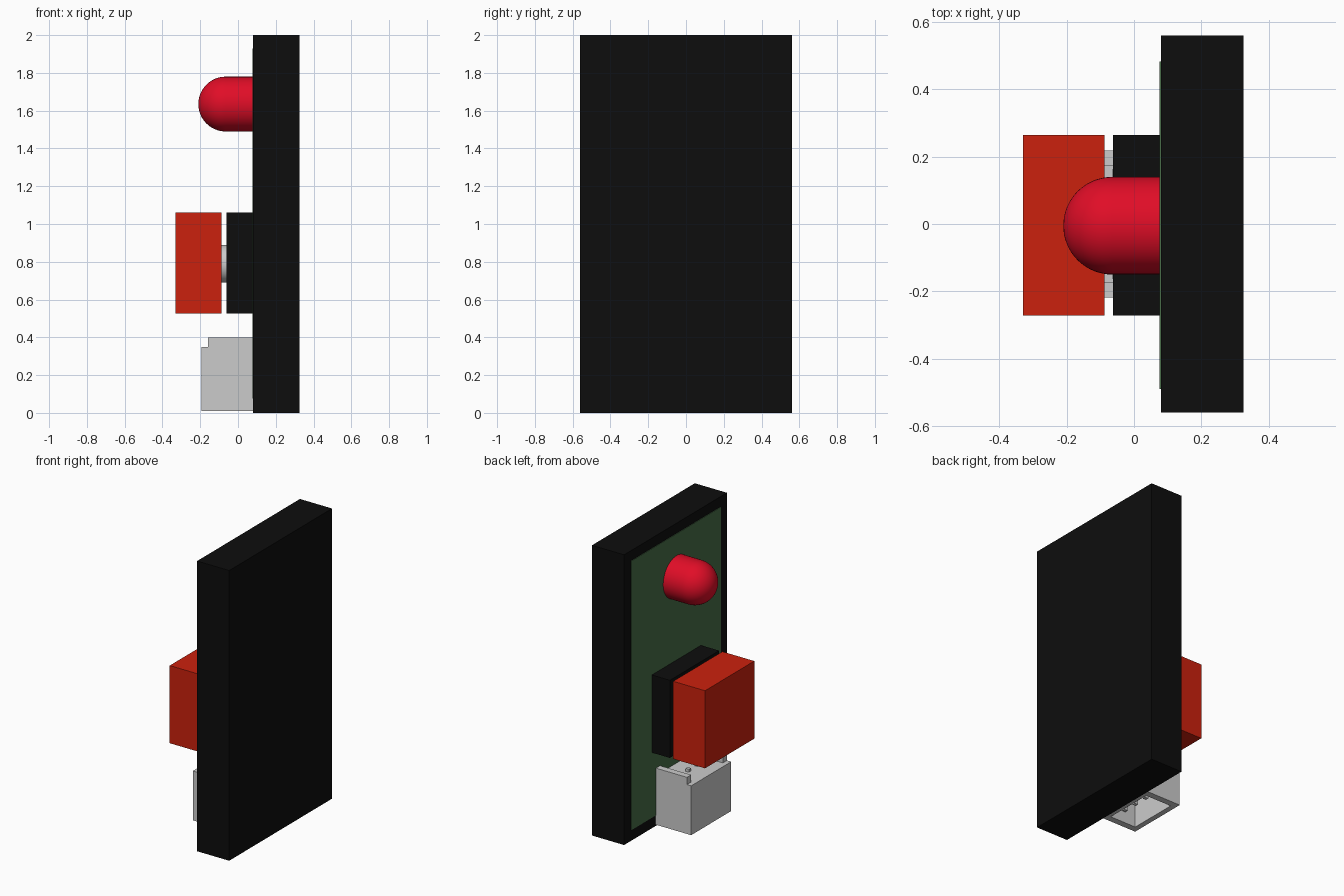
import bpy
import bmesh
import math
from mathutils import Matrix

cube = bpy.data.objects.get("Cube")
if cube:
    bpy.data.objects.remove(cube, do_unlink=True)


def material(name, rgb):
    m = bpy.data.materials.new(name)
    m.use_nodes = True
    m.diffuse_color = (*rgb, 1)
    m.node_tree.nodes["Principled BSDF"].inputs["Base Color"].default_value = (*rgb, 1)
    return m


black = material("matte black", (0.004, 0.004, 0.004))
green = material("board green", (0.065, 0.155, 0.065))
red = material("cap red", (0.6, 0.015, 0.004))
lamp_red = material("lamp red", (0.75, 0.004, 0.02))
grey = material("pale grey", (0.6, 0.6, 0.6))


def finish(name, bm, mat):
    bmesh.ops.recalc_face_normals(bm, faces=bm.faces)
    mesh = bpy.data.meshes.new(name)
    bm.to_mesh(mesh)
    bm.free()
    mesh.materials.append(mat)
    obj = bpy.data.objects.new(name, mesh)
    bpy.context.collection.objects.link(obj)
    return obj


def box(name, mat, x, y, z):
    """Box given its (min, max) range on each axis."""
    bm = bmesh.new()
    size = [b - a for a, b in (x, y, z)]
    mid = [(a + b) / 2 for a, b in (x, y, z)]
    bmesh.ops.create_cube(bm, size=1, matrix=Matrix.Translation(mid) @ Matrix.Diagonal((*size, 1)))
    return finish(name, bm, mat)


def lathe(name, mat, profile, y, z, steps=48):
    """Spin (x, radius) points around an axis parallel to x."""
    bm = bmesh.new()
    verts = [bm.verts.new((x, y + r, z)) for x, r in profile]
    edges = [bm.edges.new(pair) for pair in zip(verts, verts[1:])]
    bmesh.ops.spin(bm, geom=verts + edges, cent=(0, y, z), axis=(1, 0, 0),
                   angle=math.tau, steps=steps)
    bmesh.ops.remove_doubles(bm, verts=bm.verts, dist=0.0001)
    obj = finish(name, bm, mat)
    bpy.ops.object.select_all(action="DESELECT")
    obj.select_set(True)
    bpy.context.view_layer.objects.active = obj
    bpy.ops.object.shade_smooth_by_angle()
    return obj


# Backing block and circuit board
box("backing_block", black, (0.08, 0.325), (-0.56, 0.56), (0, 2))
box("circuit_board", green, (0.076, 0.084), (-0.49, 0.483), (0.075, 1.93))

# Domed lamp
radius, base = 0.145, -0.065
dome = [(base - radius * math.sin(a), radius * math.cos(a))
        for a in (i * math.pi / 32 for i in range(16))]
lathe("lamp", lamp_red, [(0.08, 0), (0.08, radius)] + dome + [(base - radius, 0)], -0.005, 1.635)

# Push button: body, stem and cap
side, height = (-0.272, 0.264), (0.525, 1.06)
box("button_body", black, (-0.062, 0.08), side, height)
lathe("button_stem", grey, [(-0.06, 0), (-0.06, 0.1), (-0.09, 0.1), (-0.09, 0)], -0.005, 0.79)
box("button_cap", red, (-0.33, -0.087), side, height)

# Socket, open at the bottom, with stepped side walls
bottom, half, wall = 0.01, 0.218, 0.045
for label, sign in (("left", 1), ("right", -1)):
    bm = bmesh.new()
    outline = [(-0.192, bottom), (0.08, bottom), (0.08, 0.4), (-0.16, 0.4),
               (-0.16, 0.35), (-0.192, 0.35)]
    face = bm.faces.new([bm.verts.new((x, sign * half, z)) for x, z in outline])
    new = bmesh.ops.extrude_face_region(bm, geom=[face])["geom"]
    bmesh.ops.translate(bm, vec=(0, -sign * wall, 0),
                        verts=[v for v in new if isinstance(v, bmesh.types.BMVert)])
    finish("socket_wall_" + label, bm, grey)
inner = (wall - half, half - wall)
box("socket_outer_wall", grey, (-0.192, -0.155), inner, (bottom, 0.35))
box("socket_base_wall", grey, (0.045, 0.08), inner, (bottom, 0.35))
box("socket_ceiling", grey, (-0.155, 0.045), inner, (0.3, 0.35))

# Contact pins inside the socket
for i in range(4):
    y = -0.15 + 0.1 * i
    box(f"socket_pin_{i + 1}", grey, (-0.065, -0.04), (y - 0.012, y + 0.012), (0.08, 0.37))
